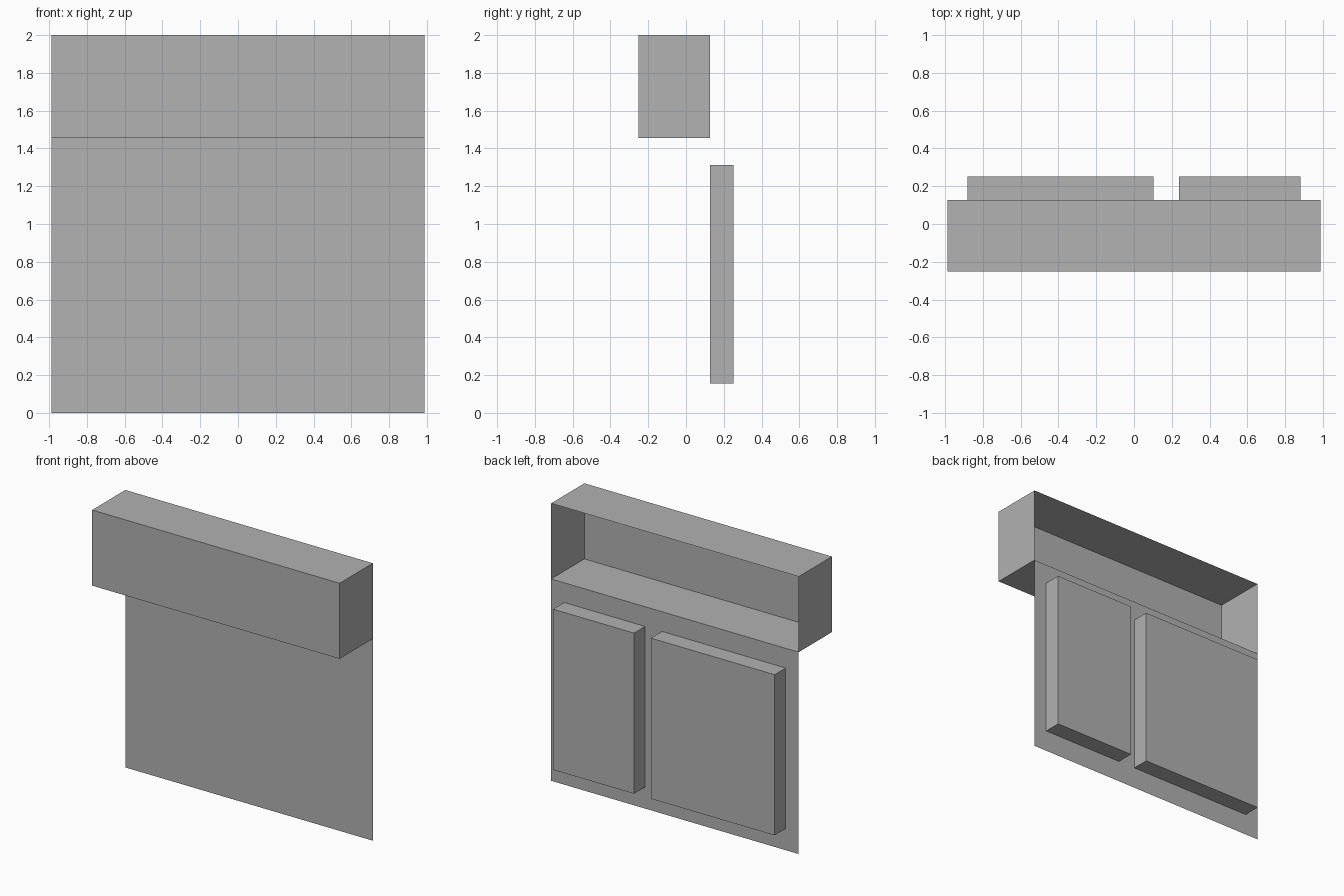
import bpy
import bmesh
from mathutils import Vector

cube = bpy.data.objects.get("Cube")
if cube:
    bpy.data.objects.remove(cube, do_unlink=True)

grey = bpy.data.materials.new("plain_grey")
grey.use_nodes = True
colour = (0.445, 0.445, 0.445, 1)
grey.diffuse_color = colour
grey.node_tree.nodes["Principled BSDF"].inputs["Base Color"].default_value = colour


def finish(name, bm):
    mesh = bpy.data.meshes.new(name)
    bm.to_mesh(mesh)
    bm.free()
    mesh.materials.append(grey)
    obj = bpy.data.objects.new(name, mesh)
    bpy.context.collection.objects.link(obj)
    return obj


def box(name, low, high, open_side):
    """Box between two corners, left open towards the given direction."""
    low, high = Vector(low), Vector(high)
    bm = bmesh.new()
    bmesh.ops.create_cube(bm, size=1)
    bmesh.ops.scale(bm, vec=high - low, verts=bm.verts)
    bmesh.ops.translate(bm, vec=(low + high) / 2, verts=bm.verts)
    bm.normal_update()
    gone = [f for f in bm.faces if f.normal.dot(Vector(open_side)) > 0.9]
    bmesh.ops.delete(bm, geom=gone, context='FACES')
    return finish(name, bm)


HALF = 0.987      # half width
WALL = 0.126      # plane of the wall panel
FRONT, BACK = -0.252, 0.252
SHELF = 1.455     # underside of the top box

# Top box, hollow and open at the back
box("top_box", (-HALF, FRONT, SHELF), (HALF, WALL, 2), (0, 1, 0))

# Thin wall panel below the box
bm = bmesh.new()
corners = [(-HALF, 0), (HALF, 0), (HALF, SHELF), (-HALF, SHELF)]
bm.faces.new([bm.verts.new((x, WALL, z)) for x, z in corners])
finish("wall_panel", bm)

# Raised blocks on the back of the panel
for name, x0, x1 in (("wide_back_block", -0.883, 0.103),
                     ("narrow_back_block", 0.238, 0.883)):
    box(name, (x0, WALL, 0.155), (x1, BACK, 1.313), (0, -1, 0))
